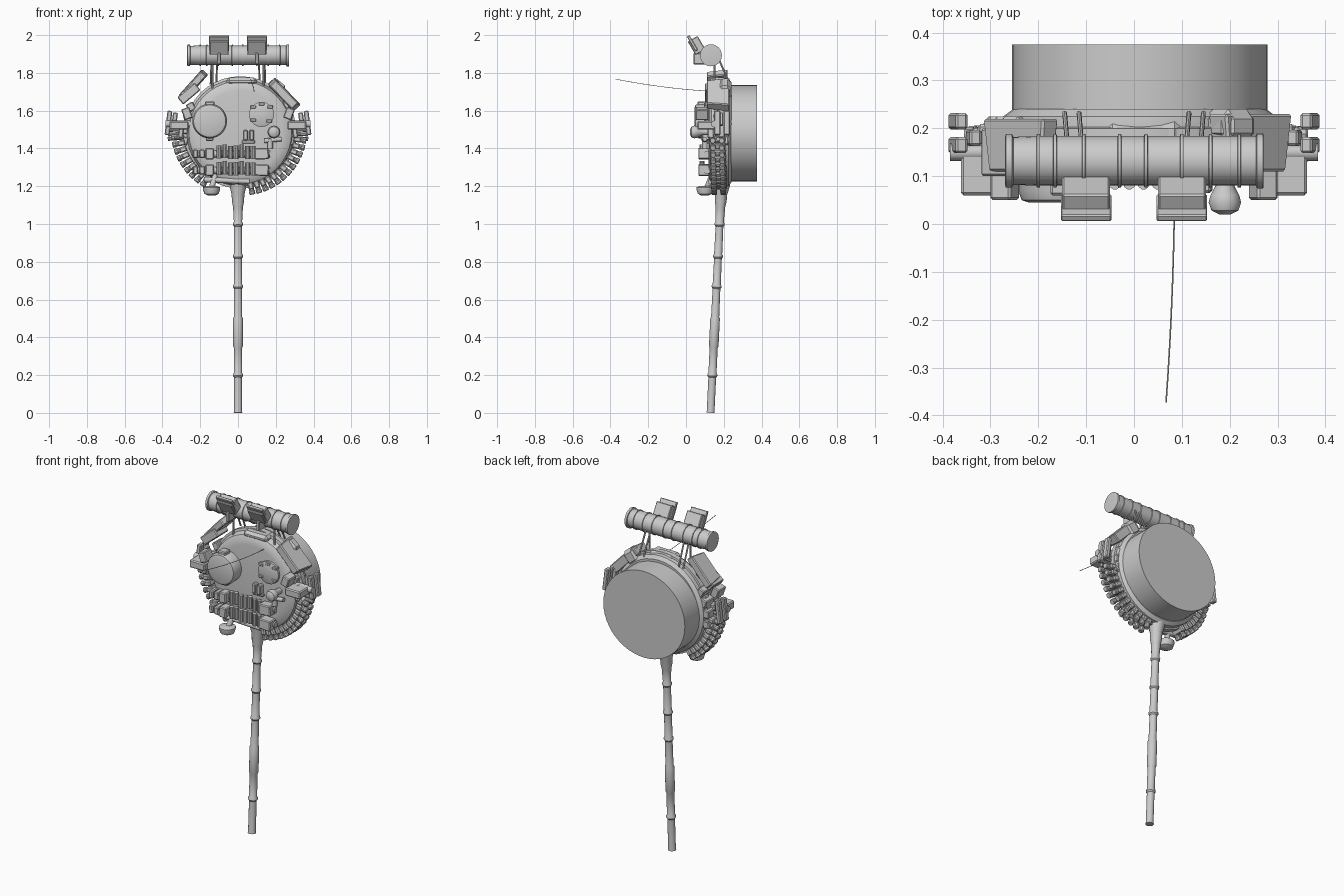
import bpy, bmesh, math, random
from mathutils import Vector, Matrix

if "Cube" in bpy.data.objects:
    bpy.data.objects.remove(bpy.data.objects["Cube"])
random.seed(4)


def finish(name, bm, mat, smooth=True):
    bmesh.ops.recalc_face_normals(bm, faces=bm.faces)
    me = bpy.data.meshes.new(name)
    bm.to_mesh(me)
    bm.free()
    ob = bpy.data.objects.new(name, me)
    bpy.context.collection.objects.link(ob)
    ob.matrix_world = mat
    if smooth:
        bpy.ops.object.select_all(action='DESELECT')
        bpy.context.view_layer.objects.active = ob
        ob.select_set(True)
        bpy.ops.object.shade_smooth_by_angle(angle=math.radians(35))
    return ob


def lathe(name, profile, origin, direction, sides=16, scale=(1, 1)):
    """Turn (radius, height) points about a line from origin along direction."""
    bm = bmesh.new()
    rings = []
    for r, h in profile:
        rings.append([bm.verts.new((r * scale[0] * math.cos(2 * math.pi * i / sides),
                                    r * scale[1] * math.sin(2 * math.pi * i / sides), h))
                      for i in range(sides)])
    for a, b in zip(rings, rings[1:]):
        for i in range(sides):
            j = (i + 1) % sides
            bm.faces.new((a[i], a[j], b[j], b[i]))
    bm.faces.new(rings[0])
    bm.faces.new(rings[-1])
    q = Vector((0, 0, 1)).rotation_difference(Vector(direction))
    return finish(name, bm, Matrix.Translation(origin) @ q.to_matrix().to_4x4())


def rod(name, a, b, r, sides=12):
    a, b = Vector(a), Vector(b)
    return lathe(name, [(r, 0), (r, (b - a).length)], a, b - a, sides)


def box(name, centre, size, angle=0, axis='Y', bevel=0.005, taper=1):
    bm = bmesh.new()
    bmesh.ops.create_cube(bm, size=1)
    for v in bm.verts:
        if v.co.y < 0:
            v.co.x *= taper
            v.co.z *= taper
        v.co = Vector([c * s for c, s in zip(v.co, size)])
    if bevel:
        bmesh.ops.bevel(bm, geom=bm.edges[:], offset=bevel, segments=1, affect='EDGES')
    return finish(name, bm, Matrix.Translation(centre) @ Matrix.Rotation(math.radians(angle), 4, axis), False)


# Bamboo pole with nodes, sleeve and collar, leaning back slightly
pole = [(.023, 0), (.021, .01)]
for z in (.2, .67, .83, 1.0):
    pole += [(.021, z - .012), (.027, z - .004), (.027, z + .004), (.022, z + .012)]
    if z == .2:
        pole += [(.022, .345), (.026, .355), (.026, .5), (.022, .51)]
pole += [(.026, 1.09), (.032, 1.12), (.034, 1.16), (.045, 1.2), (.05, 1.25)]
lathe('pole', pole, (0, .13, 0), (0, .055, 1.15), 14)

# Face disc, rim and drum behind it
lathe('face_disc', [(.22, .118), (.25, .122), (.272, .135), (.283, .16), (.288, .2), (.285, .225), (.265, .24)],
      (.012, 0, 1.485), (0, 1, 0), 40)
lathe('rim_band', [(.28, .165), (.297, .17), (.297, .2), (.28, .205)], (.012, 0, 1.485), (0, 1, 0), 40)
lathe('drum', [(.267, .23), (.267, .375)], (.012, 0, 1.48), (0, 1, 0), 48, (1, .955))
box('brow_ridge', (.02, .17, 1.755), (.16, .09, .04), 0, bevel=.015)

# Eyes: a big raised one and a shallow one with tabs
lathe('left_eye', [(.07, .045), (.085, .05), (.092, .07), (.09, .13)], (-.15, 0, 1.545), (0, 1, 0), 28)
box('left_eye_latch', (-.15, .085, 1.637), (.05, .05, .025))
box('left_eye_hinge', (-.15, .1, 1.45), (.04, .04, .02))
lathe('right_eye', [(.055, .1), (.066, .105), (.066, .13)], (.125, 0, 1.58), (0, 1, 0), 20)
for x, z in ((.08, 1.62), (.17, 1.62), (.08, 1.55), (.165, 1.545), (.125, 1.635)):
    box('right_eye_tab', (x, .11, z), (.03, .03, .016), bevel=.003)

# Nose and cheek fittings
for x in (.04, .073):
    box('nose_block', (x, .105, 1.47), (.024, .04, .055))
box('nose_base', (.055, .115, 1.435), (.07, .02, .02))
lathe('cheek_lamp', [(.012, .02), (.028, .028), (.034, .045), (.03, .06), (.017, .085), (.017, .13)],
      (.19, 0, 1.487), (0, 1, 0), 16)
rod('cheek_rod', (.14, .1, 1.44), (.23, .1, 1.45), .012)
rod('cheek_post', (.17, .1, 1.40), (.17, .1, 1.45), .014)

# Mouth: two rows of cartridge teeth on backing bars
for row, z in (('upper', 1.382), ('lower', 1.295)):
    rod(row + '_jaw_bar', (-.24, .112, z - .012), (.17, .112, z - .012), .018)
    n = 7
    for i in range(n):
        zz = z + .004 * math.sin(i * 2)
        rod(row + '_tooth', (-.1 + i * .03, .085, zz - .036), (-.1 + i * .03, .085, zz + .034), .013, 10)
    for x, w in ((-.225, .025), (-.19, .03), (-.15, .045), (.125, .075)):
        box(row + '_jaw_block', (x, .095, z - .01), (w, .06, .06 if w > .03 else .045), random.uniform(-4, 4))

# Chin bowl and chin bracket
lathe('chin_bowl', [(.018, -.03), (.038, -.02), (.046, .005), (.046, .014), (.03, .02)], (-.14, .1, 1.18), (0, 0, 1), 18)
rod('chin_stem', (-.14, .11, 1.19), (-.12, .14, 1.26), .015)
rod('chin_bar', (-.18, .13, 1.235), (.06, .13, 1.225), .014)

# Beard of cartridge pairs around the lower rim, on curved belts
angles = [186 + 6.3 * i for i in range(9)] + [282 + 6.3 * i for i in range(12)]
for a in angles:
    t = math.radians(a)
    d = Vector((math.cos(t), 0, math.sin(t)))
    start = 0.275 + .018 * abs(d.x)
    base = Vector((.005, 0, 1.495)) + d * start
    depth = .165 + .01 * abs(d.z)
    box('beard_pouch', base + d * .02 + Vector((0, depth, 0)), (.029, .085, .04), 90 - a, bevel=.006)
    for dy in (-.025, .022):
        p = base + Vector((0, depth + dy, 0))
        lathe('beard_cartridge', [(.0135, 0), (.0135, .048), (.016, .05), (.016, .064), (.013, .068)], p, d, 10)

# Ears, cheek clusters and top flaps, mirrored
for s, side in ((-1, 'left'), (1, 'right')):
    box(side + '_ear_pad', (s * .312, .115, 1.522), (.1, .11, .045), bevel=.006)
    rod(side + '_ear_tube', (s * .24, .15, 1.53), (s * .385, .15, 1.53), .018)
    for x, z, h, y in ((.368, 1.535, .13, .165), (.368, 1.535, .13, .215), (.335, 1.555, .07, .18), (.3, 1.5, .09, .13)):
        box(side + '_ear_tab', (s * x, y, z), (.026, .034, h), s * -7)
    for i in range(4):
        rod(side + '_ear_cartridge', (s * .3, .17, 1.455 + i * .022), (s * .372, .17, 1.45 + i * .024), .01, 10)
    for i, z in enumerate((1.44, 1.5, 1.56, 1.62)):
        box(side + '_rim_block', (s * (.285 - .018 * max(0, i - 1)), .185, z), (.04, .08, .045), s * (i - 1) * 14)
    box(side + '_temple_block', (s * .27, .085, 1.585), (.045, .07, .06), s * 20)
    # struts and feet holding up the top tube
    for x in (.11, .14):
        rod(side + '_rear_strut', (s * x, .175, 1.87), (s * (x + .005), .232, 1.74), .005, 8)
    rod(side + '_front_strut', (s * .135, .15, 1.7), (s * .135, .15, 1.85), .005, 8)
    # tilted lamp housings with a recessed front
    box(side + '_lamp_box', (s * .1, .056, 1.945), (.1, .06, .083), 30, 'X', .004)
    box(side + '_lamp_hood', (s * .1, .034, 1.957), (.106, .016, .09), 30, 'X', .003)
    box(side + '_lamp_clamp', (s * .1, .085, 1.875), (.02, .09, .06), 0, bevel=.004)

box('left_flap', (-.237, .165, 1.735), (.19, .11, .045), -48, taper=.85)
box('left_flap_pouch', (-.26, .15, 1.69), (.12, .1, .05), -40)
box('right_flap', (.243, .17, 1.685), (.2, .12, .055), 46, taper=.85)
box('right_flap_pouch', (.2, .205, 1.715), (.09, .07, .09), 40, bevel=.02)

# Top tube with end caps and bands
tube = [(.048, -.27), (.056, -.268), (.056, -.255), (.05, -.252)]
for x in (-.2, -.165, -.105, -.03, .025, .1, .16, .22):
    tube += [(.052, x - .004), (.056, x - .003), (.056, x + .003), (.052, x + .004)]
tube += [(.052, .255), (.058, .257), (.058, .27), (.05, .271)]
lathe('top_tube', tube, (0, .132, 1.893), (1, 0, 0), 24)

# Thin curved whip pointing forward
cu = bpy.data.curves.new('whip', 'CURVE')
cu.dimensions = '3D'
cu.bevel_depth = .0016
cu.bevel_resolution = 1
sp = cu.splines.new('POLY')
sp.points.add(8)
for i, p in enumerate(sp.points):
    t = i / 8
    p.co = (.085 - .018 * t * t, .125 - .498 * t, 1.703 + .03 * t + .034 * t * t, 1)
bpy.context.collection.objects.link(bpy.data.objects.new('whip', cu))
